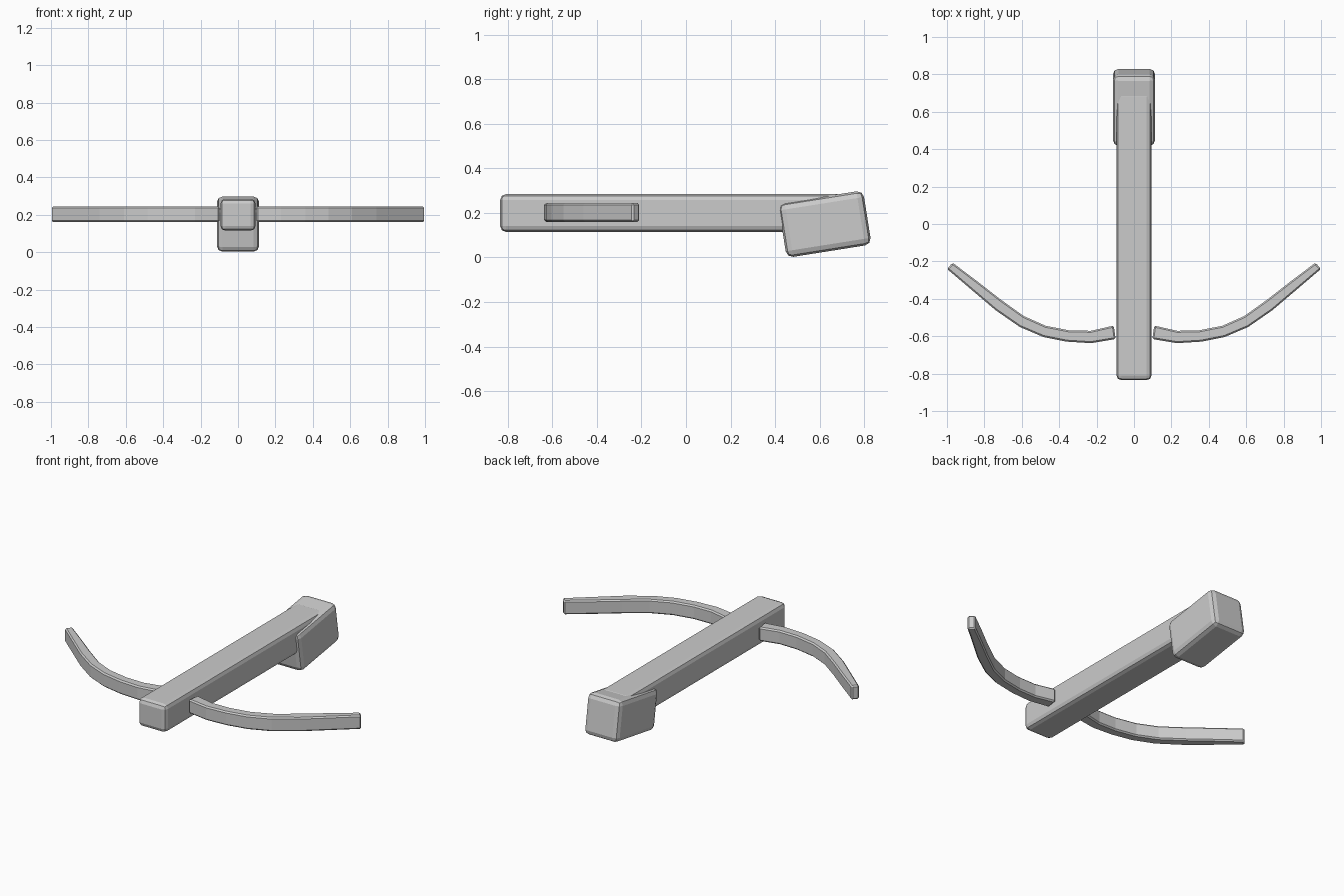
import bpy, bmesh, math
from mathutils import Matrix

if "Cube" in bpy.data.objects:
    bpy.data.objects.remove(bpy.data.objects["Cube"])


def finish(name, bm, width, segments):
    bmesh.ops.recalc_face_normals(bm, faces=bm.faces)
    me = bpy.data.meshes.new(name)
    bm.to_mesh(me)
    bm.free()
    ob = bpy.data.objects.new(name, me)
    bpy.context.collection.objects.link(ob)
    mod = ob.modifiers.new("Bevel", 'BEVEL')
    mod.width = width
    mod.segments = segments
    mod.limit_method = 'ANGLE'
    mod.angle_limit = math.radians(40)
    return ob


def box(name, centre, size, tilt, width, segments):
    bm = bmesh.new()
    bmesh.ops.create_cube(bm, size=1.0)
    bm.transform(Matrix.Translation(centre)
                 @ Matrix.Rotation(math.radians(tilt), 4, 'X')
                 @ Matrix.Diagonal((*size, 1.0)))
    return finish(name, bm, width, segments)


# long straight body
box("body", (0, -0.065, 0.2), (0.188, 1.54, 0.17), 0, 0.026, 2)

# tilted butt block at the back
box("stock", (0, 0.624, 0.15), (0.226, 0.386, 0.246), 9, 0.03, 2)

# curved limbs: outer and inner outline pairs, mirrored left and right
OUTER = [(0.098, -0.615), (0.23, -0.637), (0.36, -0.629), (0.485, -0.604),
         (0.61, -0.551), (0.74, -0.461), (0.866, -0.354), (1.0, -0.24)]
INNER = [(0.108, -0.543), (0.23, -0.571), (0.345, -0.569), (0.473, -0.544),
         (0.59, -0.492), (0.714, -0.403), (0.84, -0.305), (0.97, -0.207)]
Z0, Z1 = 0.16, 0.245


def limb(name, side):
    bm = bmesh.new()
    rings = []
    for (ox, oy), (ix, iy) in zip(OUTER, INNER):
        rings.append([bm.verts.new((side * x, y, z)) for x, y, z in
                      ((ox, oy, Z0), (ix, iy, Z0), (ix, iy, Z1), (ox, oy, Z1))])
    for a, b in zip(rings, rings[1:]):
        for i in range(4):
            j = (i + 1) % 4
            bm.faces.new((a[i], a[j], b[j], b[i]))
    bm.faces.new(rings[0])
    bm.faces.new(rings[-1])
    return finish(name, bm, 0.008, 1)


limb("right_limb", 1)
limb("left_limb", -1)
